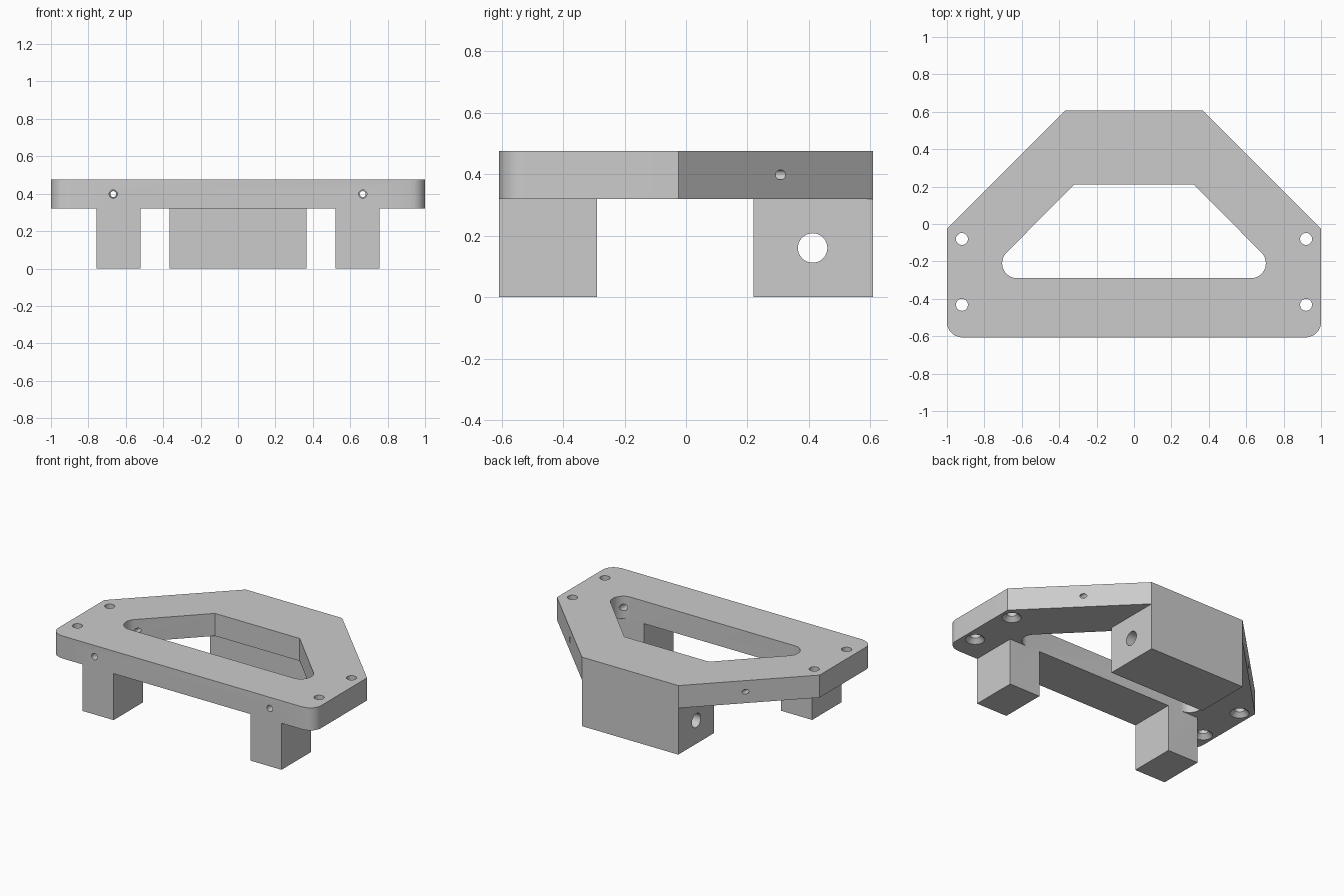
import bpy, bmesh
from math import radians, cos, sin, pi
from mathutils import Matrix, Vector

if "Cube" in bpy.data.objects:
    bpy.data.objects.remove(bpy.data.objects["Cube"], do_unlink=True)

grey = bpy.data.materials.new("plain_grey")
grey.use_nodes = True
grey.diffuse_color = (0.6, 0.6, 0.6, 1)
grey.node_tree.nodes["Principled BSDF"].inputs["Base Color"].default_value = (0.6, 0.6, 0.6, 1)

BOTTOM, TOP = 0.32, 0.475   # underside and top of the plate


def finish(name, bm):
    bmesh.ops.recalc_face_normals(bm, faces=bm.faces)
    mesh = bpy.data.meshes.new(name)
    bm.to_mesh(mesh)
    bm.free()
    mesh.materials.append(grey)
    obj = bpy.data.objects.new(name, mesh)
    bpy.context.collection.objects.link(obj)
    return obj


def prism(name, outline, z0, z1):
    bm = bmesh.new()
    face = bm.faces.new([bm.verts.new((x, y, z0)) for x, y in outline])
    made = bmesh.ops.extrude_face_region(bm, geom=[face])["geom"]
    bmesh.ops.translate(bm, vec=(0, 0, z1 - z0),
                        verts=[v for v in made if isinstance(v, bmesh.types.BMVert)])
    return finish(name, bm)


def box(name, x0, x1, y0, y1, z0, z1):
    return prism(name, [(x0, y0), (x1, y0), (x1, y1), (x0, y1)], z0, z1)


def rod(name, start, end, r1, r2):
    """Cylinder or cone between two points."""
    a, b = Vector(start), Vector(end)
    turn = (b - a).to_track_quat('Z', 'Y').to_matrix().to_4x4()
    bm = bmesh.new()
    bmesh.ops.create_cone(bm, cap_ends=True, segments=32, radius1=r1, radius2=r2,
                          depth=(b - a).length,
                          matrix=Matrix.Translation((a + b) / 2) @ turn)
    return finish(name, bm)


def arc(cx, cy, r, a0, a1, n=12):
    angles = [radians(a0 + (a1 - a0) * i / n) for i in range(n + 1)]
    return [(cx + r * cos(a), cy + r * sin(a)) for a in angles]


def mirrored(half):
    """Close a right-hand outline, listed front to back, with its mirror image."""
    return half + [(-x, y) for x, y in reversed(half)]


def combine(target, other, operation):
    mod = target.modifiers.new(operation, 'BOOLEAN')
    mod.operation = operation
    mod.solver = 'EXACT'
    mod.object = other
    other.hide_render = True
    bpy.context.view_layer.objects.active = target
    bpy.ops.object.modifier_apply(modifier=mod.name)
    bpy.data.objects.remove(other, do_unlink=True)


# Plate with rounded front corners and chamfered back
frame = prism("bracket_frame",
              mirrored(arc(0.92, -0.525, 0.08, -90, 0) + [(1, -0.025), (0.367, 0.605)]),
              BOTTOM, TOP)
for v in frame.data.vertices:          # exact front and back edges
    if abs(v.co.y) > 0.6045:
        v.co.y = 0.608 if v.co.y > 0 else -0.608

# Central opening
opening = prism("opening_cutter",
                mirrored(arc(0.625, -0.21, 0.08, -90, 45) + [(0.322, 0.21)]), 0.2, 0.6)
combine(frame, opening, 'DIFFERENCE')

# Front legs and back block
for s in (-1, 1):
    x0, x1 = sorted((s * 0.521, s * 0.757))
    combine(frame, box("front_leg", x0, x1, -0.608, -0.29, 0, BOTTOM), 'UNION')
combine(frame, box("back_block", -0.367, 0.367, 0.22, 0.608, 0, BOTTOM), 'UNION')

# Cross hole through the back block
combine(frame, rod("block_bore", (-0.5, 0.412, 0.16), (0.5, 0.412, 0.16), 0.048, 0.048), 'DIFFERENCE')

for s in (-1, 1):
    # Mounting holes, countersunk from below
    for y in (-0.08, -0.432):
        x = s * 0.92
        combine(frame, rod("screw_hole", (x, y, 0.25), (x, y, 0.55), 0.032, 0.032), 'DIFFERENCE')
        combine(frame, rod("countersink", (x, y, BOTTOM - 0.01), (x, y, BOTTOM + 0.03),
                           0.07, 0.03), 'DIFFERENCE')
    # Small holes through the front bar and the slanted arm
    x = s * 0.667
    combine(frame, rod("front_pin_hole", (x, -0.7, 0.398), (x, -0.22, 0.398), 0.022, 0.022), 'DIFFERENCE')
    combine(frame, rod("arm_pin_hole", (x, -0.22, 0.398), (x, 0.45, 0.398), 0.016, 0.016), 'DIFFERENCE')

# Smooth curved walls, crisp edges
bpy.ops.object.select_all(action='DESELECT')
frame.select_set(True)
bpy.context.view_layer.objects.active = frame
bpy.ops.object.shade_smooth_by_angle(angle=radians(30))
